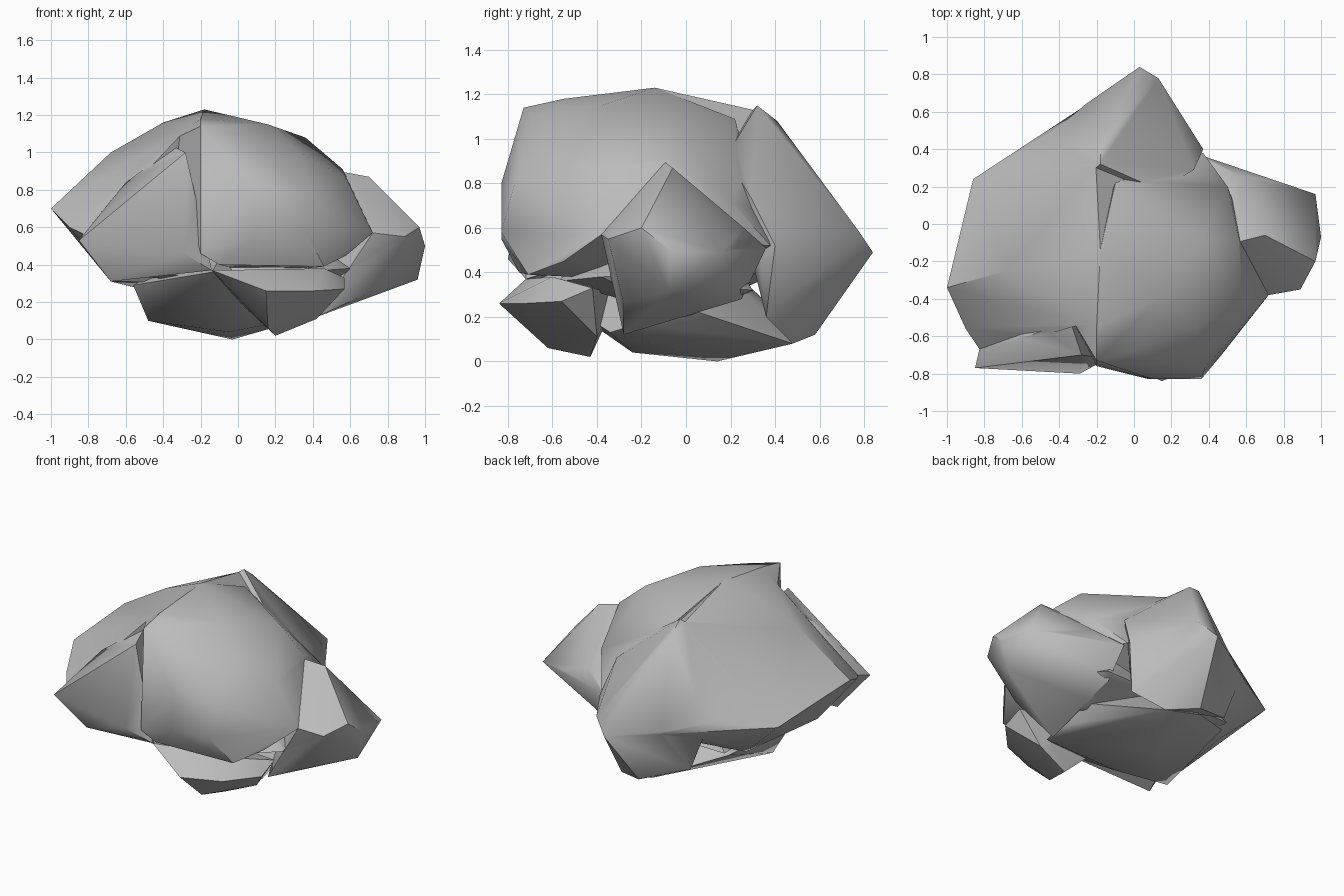
import bpy, bmesh, math

# One plain stone colour
stone = bpy.data.materials.new("stone grey")
stone.diffuse_color = (0.5, 0.5, 0.5, 1)


def chunk(name, points):
    """A faceted lump of rock: the convex skin around a few corner points."""
    bm = bmesh.new()
    for p in points:
        bm.verts.new(p)
    bmesh.ops.convex_hull(bm, input=bm.verts)
    loose = [v for v in bm.verts if not v.link_faces]
    bmesh.ops.delete(bm, geom=loose, context='VERTS')
    bmesh.ops.recalc_face_normals(bm, faces=bm.faces)
    mesh = bpy.data.meshes.new(name)
    bm.to_mesh(mesh)
    bm.free()
    mesh.materials.append(stone)
    ob = bpy.data.objects.new(name, mesh)
    bpy.context.collection.objects.link(ob)
    return ob


def fuse(name, points):
    """Add a lump to the boulder as one closed surface."""
    lump = chunk(name, points)
    mod = boulder.modifiers.new("fuse", 'BOOLEAN')
    mod.operation = 'UNION'
    mod.solver = 'EXACT'
    mod.object = lump
    bpy.ops.object.modifier_apply(modifier=mod.name)
    bpy.data.objects.remove(lump)


# Solid core that closes the gaps between the lumps
boulder = chunk("boulder", [
    (.60, -.38, .38), (.62, .08, .34), (.46, .30, .32), (.32, -.58, .36),
    (-.50, -.48, .34), (-.50, .30, .31), (.42, 0, .20), (0, 0, .80)])
bpy.context.view_layer.objects.active = boulder
boulder.select_set(True)

# Broad left side of the boulder, running into the back slope
fuse("left_body", [
    (-1, -.34, .70), (-.90, -.56, .60), (-.83, -.67, .56), (-.86, .24, .56),
    (-.86, -.30, .83), (-.68, -.25, 1.0), (-.40, -.20, 1.16), (-.18, -.14, 1.23),
    (-.36, -.50, 1.06), (-.24, -.54, 1.15), (-.20, .31, 1.13),
    (-.50, .45, .58), (-.68, -.45, .31), (-.56, .15, .28), (-.26, .64, .50),
    (.1, .18, .92), (.2, 0, .3)])

# Rounded dome bulging to the front and sloping down to the right
fuse("front_dome", [
    (-.20, -.73, 1.14), (0, -.68, 1.10), (.33, -.55, 1.0), (.58, -.42, .86),
    (.72, -.38, .57), (.58, -.55, .45), (.46, -.71, .39), (-.10, -.75, .40),
    (-.20, -.76, .46), (.36, -.83, .58), (.38, -.77, .80), (.1, -.83, .80),
    (.08, -.83, .55), (-.18, -.14, 1.23), (-.35, -.48, 1.07),
    (.36, -.08, 1.08), (.56, -.08, .91), (.16, -.38, 1.15),
    (-.20, -.55, 1.18), (-.10, .22, 1.09), (.14, .18, .95),
    (.37, .38, .52), (.50, .20, .72), (.1, .1, .35)])

# Wedge filling the front left corner
fuse("front_left_wedge", [
    (-.85, -.77, .53), (-.83, -.67, .57), (-.60, -.61, .84), (-.34, -.52, 1.03),
    (-.28, -.70, 1.0), (-.29, -.80, .46), (-.14, -.72, .37),
    (-.68, -.66, .31), (-.2, -.3, .5), (-.6, -.3, .5)])

# Shoulder jutting out on the right
fuse("right_shoulder", [
    (.70, -.06, .87), (.57, -.10, .90), (.97, .16, .49),
    (1, -.07, .50), (.97, -.20, .60), (.89, -.35, .55), (.72, -.38, .57),
    (.96, -.08, .32), (.78, .22, .51), (.56, .26, .60), (.38, .36, .51),
    (.72, -.28, .26), (.42, -.28, .12), (.42, .25, .28)])

# Ridge along the back, falling to the right, with its tip pointing rearward
fuse("back_ridge", [
    (-.18, .32, 1.15), (-.27, .25, 1.08), (-.18, .41, 1.08),
    (.14, .18, .92), (.32, .29, .74), (.37, .40, .52), (.13, .78, .58),
    (.03, .84, .49), (-.26, .64, .52), (-.48, .45, .55), (-.05, .58, .12),
    (.15, .48, .08), (-.35, .45, .22), (.32, .36, .20)])

# Thin lip under the front dome
fuse("front_lip", [
    (-.14, -.72, .37), (.15, -.84, .26), (.40, -.74, .26), (.57, -.56, .27),
    (.57, -.42, .33), (.42, -.40, .11), (.20, -.43, .02), (.16, -.62, .06),
    (-.1, -.3, .3), (.46, -.60, .38)])

# Foot the boulder rests on
fuse("underside", [
    (-.56, -.35, .29), (-.48, -.25, .10), (-.03, .14, 0), (-.05, -.24, .04),
    (-.14, -.70, .36), (.15, .48, .08), (.42, 0, .24), (.42, -.34, .13),
    (-.50, .25, .28), (-.10, .52, .12), (0, 0, .6)])

# Merge slivers, then smooth all but the strong creases
bm = bmesh.new()
bm.from_mesh(boulder.data)
bmesh.ops.remove_doubles(bm, verts=bm.verts, dist=0.012)
bmesh.ops.triangulate(bm, faces=bm.faces)
bm.to_mesh(boulder.data)
bm.free()
for poly in boulder.data.polygons:
    poly.material_index = 0
bpy.ops.object.shade_smooth_by_angle(angle=math.radians(42))
